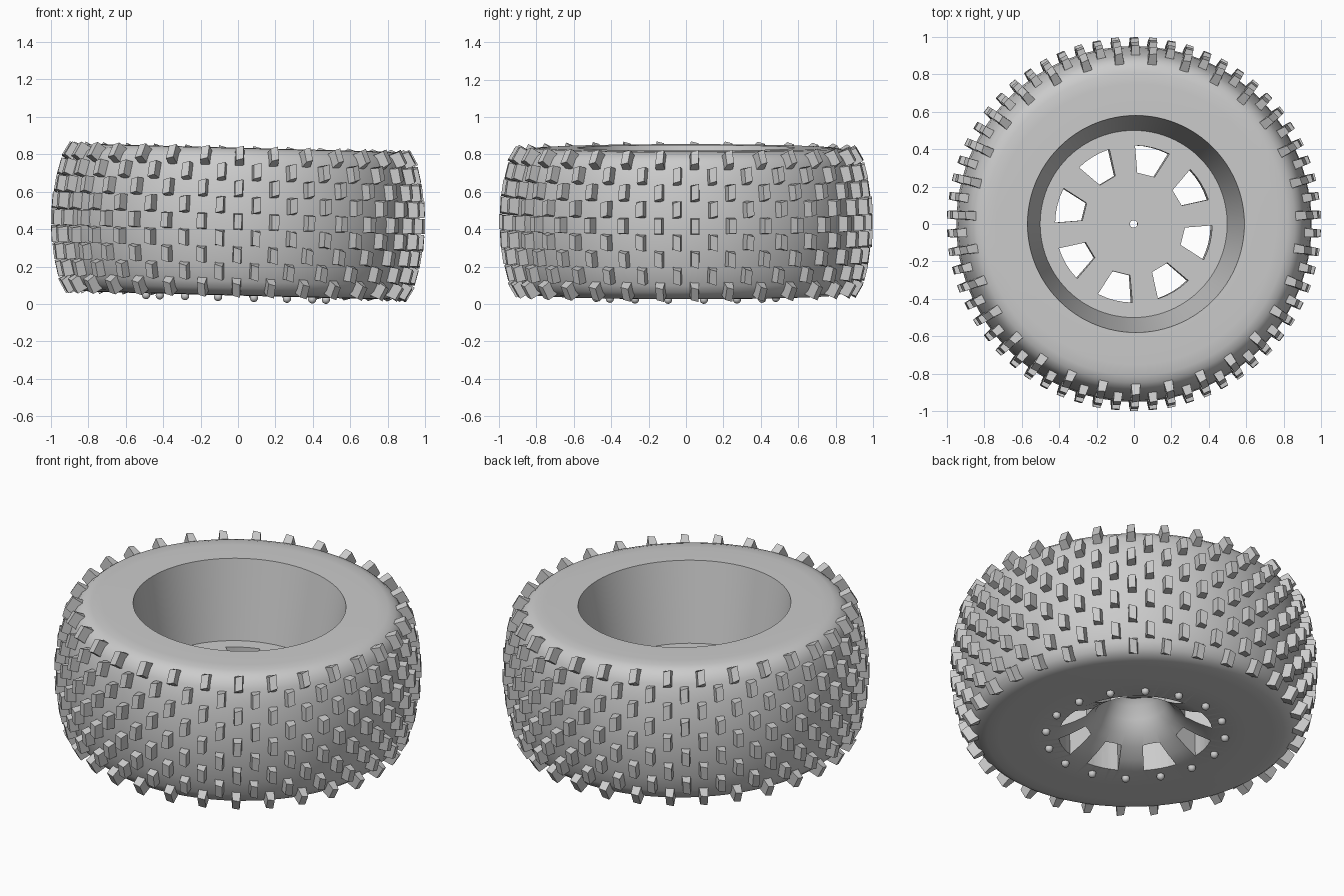
import bpy, bmesh, math
from mathutils import Matrix, Vector

cube = bpy.data.objects.get("Cube")
if cube:
    bpy.data.objects.remove(cube, do_unlink=True)

HALF = 0.395          # half width of the tyre
TILT = Matrix.Translation((0, 0, 0.44)) @ Matrix.Rotation(math.radians(1.5), 4, 'Y')

grey = bpy.data.materials.new("plain grey")
grey.use_nodes = True
grey.diffuse_color = (0.6, 0.6, 0.6, 1)
grey.node_tree.nodes["Principled BSDF"].inputs["Base Color"].default_value = (0.6, 0.6, 0.6, 1)


def make_object(name, bm, smooth=None):
    bmesh.ops.recalc_face_normals(bm, faces=bm.faces)
    mesh = bpy.data.meshes.new(name)
    bm.to_mesh(mesh)
    bm.free()
    mesh.materials.append(grey)
    obj = bpy.data.objects.new(name, mesh)
    bpy.context.collection.objects.link(obj)
    obj.matrix_world = TILT
    if smooth:
        select(obj)
        bpy.ops.object.shade_smooth_by_angle(angle=math.radians(smooth))
    return obj


def select(obj):
    bpy.ops.object.select_all(action='DESELECT')
    obj.select_set(True)
    bpy.context.view_layer.objects.active = obj


def lathe(profile, steps=96):
    """Spin a closed (radius, height) profile round the axle."""
    bm = bmesh.new()
    rings = []
    for i in range(steps):
        a = math.tau * i / steps
        rings.append([bm.verts.new((r * math.cos(a), r * math.sin(a), z)) for r, z in profile])
    n = len(profile)
    for i in range(steps):
        p, q = rings[i], rings[(i + 1) % steps]
        for j in range(n):
            k = (j + 1) % n
            bm.faces.new((p[j], q[j], q[k], p[k]))
    return bm


# Tyre: rounded crown and shoulders, flat side walls
upper = [(0.58, HALF), (0.75, HALF), (0.81, 0.392), (0.85, 0.38), (0.88, 0.355),
         (0.90, 0.32), (0.925, 0.23), (0.943, 0.12)]
crown = [(0.95, 0)]
lower = [(r, -z) for r, z in reversed(upper)]
tyre = make_object("tyre", lathe(upper + crown + lower), 40)

# Wheel: conical well above, flat disc, hollow bell below
bell = [(0.02, -0.11), (0.12, -0.11), (0.15, -0.14), (0.18, -0.21), (0.22, -0.275),
        (0.28, -0.325), (0.35, -0.365), (0.42, -HALF)]
wheel = make_object("wheel", lathe([(0.58, HALF), (0.50, -0.065), (0.02, -0.065)]
                                   + bell + [(0.58, -HALF)]))

# Eight openings between the spokes
bm = bmesh.new()
for i in range(8):
    mid = math.radians(31 + 45 * i)
    outline = [(0.275, -10), (0.42, -13), (0.42, -6), (0.42, 0), (0.42, 6), (0.42, 13), (0.275, 10)]
    ends = []
    for z in (-0.6, 0.1):
        ends.append([bm.verts.new((r * math.cos(mid + math.radians(d)),
                                   r * math.sin(mid + math.radians(d)), z)) for r, d in outline])
    low, high = ends
    bm.faces.new(low[::-1])
    bm.faces.new(high)
    for j in range(len(outline)):
        k = (j + 1) % len(outline)
        bm.faces.new((low[j], low[k], high[k], high[j]))
cutter = make_object("opening_cutter", bm)
cutter.hide_render = True
cut = wheel.modifiers.new("openings", 'BOOLEAN')
cut.operation = 'DIFFERENCE'
cut.solver = 'EXACT'
cut.object = cutter
select(wheel)
bpy.ops.object.modifier_apply(modifier=cut.name)
bpy.data.objects.remove(cutter, do_unlink=True)
select(wheel)
bpy.ops.object.shade_smooth_by_angle(angle=math.radians(30))


# Tread lugs: two alternating columns of tapered blocks
def add_lug(bm, angle, radius, z, lean):
    place = (Matrix.Rotation(angle, 4, 'Z') @ Matrix.Translation((radius, 0, z))
             @ Matrix.Rotation(-lean, 4, 'Y'))
    lug = bmesh.ops.create_cube(bm, size=1)["verts"]
    for v in lug:
        outer = v.co.x > 0
        skew = 0.012 * math.copysign(1, z) * (1 if v.co.y > 0 else -1) if outer and z else 0
        v.co = place @ Vector((0.05 if outer else -0.03,
                               v.co.y * (0.04 if outer else 0.052),
                               v.co.z * (0.078 if outer else 0.09) + skew * 0.5))


COLUMNS = 62
rows = [[(0.95, 0, 0), (0.933, 0.175, 8), (0.888, 0.342, 30)],
        [(0.946, 0.0875, 3), (0.915, 0.262, 14)]]
bm = bmesh.new()
for i in range(COLUMNS):
    angle = math.tau * (i + 0.5) / COLUMNS
    for radius, z, lean in rows[i % 2]:
        for side in ((1, -1) if z else (1,)):
            add_lug(bm, angle, radius, z * side, math.radians(lean) * side)
make_object("tread_lugs", bm)

# Ring of round bolt heads on the underside
bm = bmesh.new()
for i in range(16):
    a = math.tau * (i + 0.5) / 16
    spot = Matrix.Translation((0.49 * math.cos(a), 0.49 * math.sin(a), -HALF - 0.01))
    bmesh.ops.create_uvsphere(bm, u_segments=16, v_segments=10, radius=0.022, matrix=spot)
make_object("bolt_heads", bm, 40)
